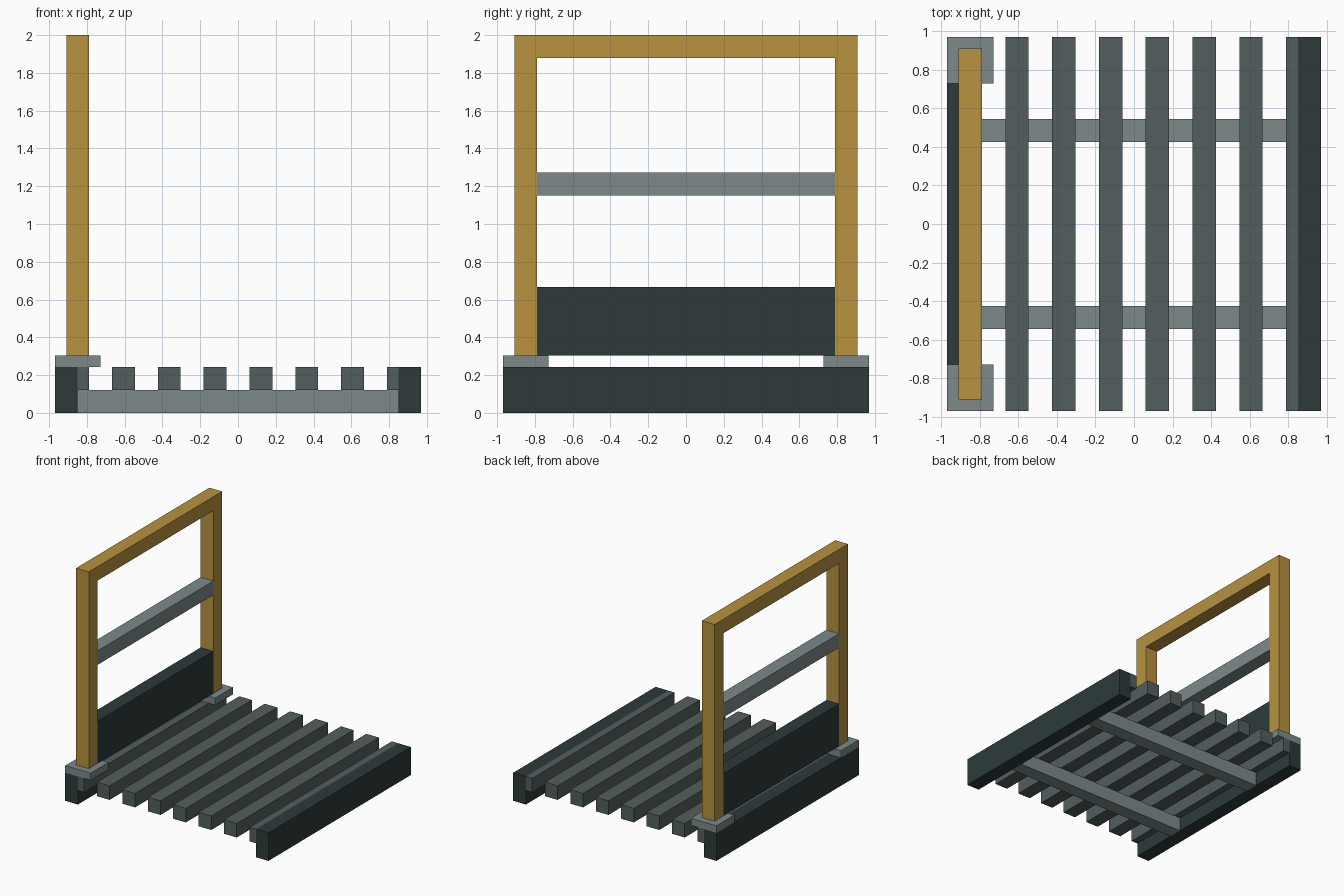
import bpy, bmesh

if "Cube" in bpy.data.objects:
    bpy.data.objects.remove(bpy.data.objects["Cube"])


def material(name, rgb):
    m = bpy.data.materials.new(name)
    m.diffuse_color = (*rgb, 1.0)
    m.use_nodes = True
    m.node_tree.nodes["Principled BSDF"].inputs["Base Color"].default_value = m.diffuse_color
    return m


YELLOW = material("ochre_yellow", (0.479, 0.288, 0.051))
DARK = material("dark_slate", (0.026, 0.042, 0.042))
MID = material("slat_grey", (0.087, 0.112, 0.112))
LIGHT = material("light_grey", (0.205, 0.254, 0.254))

T = 0.121      # timber thickness
H = 0.97       # half size of the base
BEAM_Z = 0.242
PAD_Z = 0.303
IN = H - T     # inner face of the side beams
FX0, FX1 = -0.909, -0.788   # depth range of the end frame


def finish(name, bm, mat):
    bmesh.ops.recalc_face_normals(bm, faces=bm.faces)
    me = bpy.data.meshes.new(name)
    bm.to_mesh(me)
    bm.free()
    me.materials.append(mat)
    ob = bpy.data.objects.new(name, me)
    bpy.context.collection.objects.link(ob)
    return ob


def box(name, x, y, z, mat):
    """Box from (min, max) ranges along each axis."""
    bm = bmesh.new()
    bmesh.ops.create_cube(bm, size=1.0)
    for v in bm.verts:
        for i, (a, b) in enumerate((x, y, z)):
            v.co[i] = a if v.co[i] < 0 else b
    return finish(name, bm, mat)


# Side beams resting on the ground
box("left_beam", (-H, -IN), (-H, H), (0, BEAM_Z), DARK)
box("right_beam", (IN, H), (-H, H), (0, BEAM_Z), DARK)

# Cross bearers under the deck
for side, y in (("front", -0.485), ("back", 0.485)):
    box(side + "_bearer", (-IN, IN), (y - T / 2, y + T / 2), (0, T), LIGHT)

# Deck slats, the outer two butting against the beams
for i in range(8):
    c = -IN + i * 2 * IN / 7
    box(f"deck_slat_{i + 1}", (max(c - T / 2, -IN), min(c + T / 2, IN)),
        (-H, H), (T, BEAM_Z), MID)

# Foot pads under the posts
for side, s in (("front", -1), ("back", 1)):
    box(side + "_foot_pad", (-H, -0.727), tuple(sorted((s * 0.727, s * H))),
        (BEAM_Z, PAD_Z), LIGHT)

# End frame: posts and top rail as one arch profile extruded in x
W0, W1 = 0.788, 0.909
profile = [(-W1, PAD_Z), (-W0, PAD_Z), (-W0, 2 - T), (W0, 2 - T),
           (W0, PAD_Z), (W1, PAD_Z), (W1, 2), (-W1, 2)]
bm = bmesh.new()
face = bm.faces.new([bm.verts.new((FX0, y, z)) for y, z in profile])
ext = bmesh.ops.extrude_face_region(bm, geom=[face], use_keep_orig=True)
bmesh.ops.translate(bm, vec=(FX1 - FX0, 0, 0),
                    verts=[g for g in ext["geom"] if isinstance(g, bmesh.types.BMVert)])
finish("end_frame", bm, YELLOW)

# Middle rail and kick board between the posts
box("middle_rail", (FX0, FX1), (-W0, W0), (1.152, 1.273), LIGHT)
box("kick_board", (FX0, FX1), (-W0, W0), (PAD_Z, 0.667), DARK)
